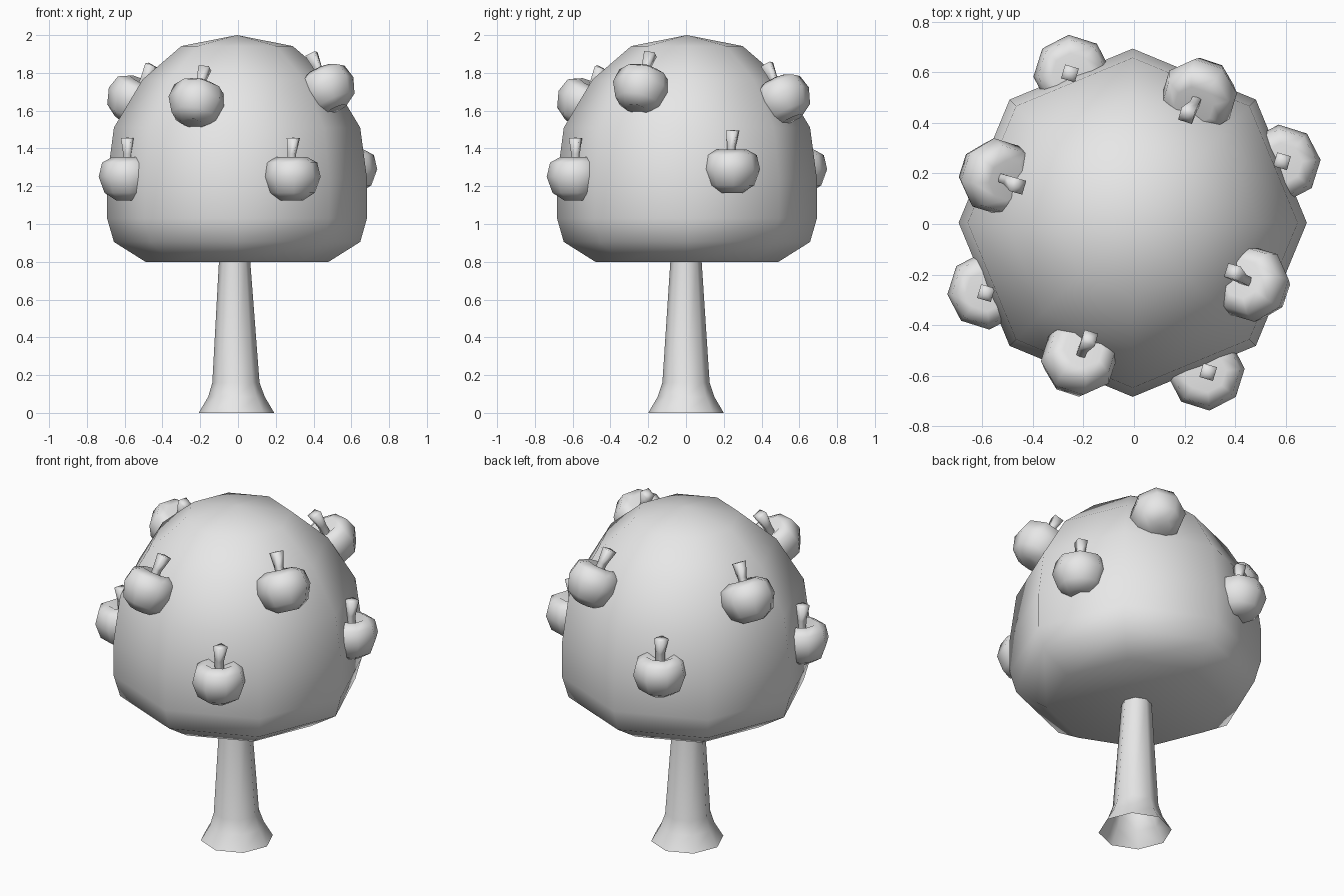
import bpy, bmesh, math
from mathutils import Vector, Matrix

cube = bpy.data.objects.get("Cube")
if cube:
    bpy.data.objects.remove(cube, do_unlink=True)

grey = bpy.data.materials.new("light_grey")
grey.use_nodes = True
grey.diffuse_color = (0.8, 0.8, 0.8, 1)
grey.node_tree.nodes["Principled BSDF"].inputs["Base Color"].default_value = (0.8, 0.8, 0.8, 1)


def lathe(bm, profile, sides, turn=0.0, bend=None):
    """Spin (radius, height) points about z; radius 0 closes to a tip."""
    rings = []
    for i, (r, z) in enumerate(profile):
        off = Vector((bend[i], 0, 0)) if bend else Vector()
        count = sides if r > 0 else 1
        rings.append([bm.verts.new(off + Vector((
            r * math.cos(turn + math.tau * k / sides),
            r * math.sin(turn + math.tau * k / sides), z))) for k in range(count)])
    for a, b in zip(rings, rings[1:]):
        for k in range(sides):
            n = (k + 1) % sides
            quad = [a[k % len(a)], a[n % len(a)], b[n % len(b)], b[k % len(b)]]
            bm.faces.new(list(dict.fromkeys(quad)))


def finish(bm, name):
    mesh = bpy.data.meshes.new(name)
    for f in bm.faces:
        f.smooth = True
    bm.to_mesh(mesh)
    bm.free()
    mesh.materials.append(grey)
    return mesh


def place(mesh, name, matrix=Matrix()):
    obj = bpy.data.objects.new(name, mesh)
    bpy.context.collection.objects.link(obj)
    obj.matrix_world = matrix
    return obj


# Trunk, open underneath
bm = bmesh.new()
lathe(bm, [(0.2, 0), (0.15, 0.085), (0.125, 0.16), (0.083, 0.8), (0.08, 0.86)], 8,
      bend=[0, 0, -0.003, -0.01, -0.01])
place(finish(bm, "trunk"), "trunk", Matrix.Translation((-0.008, 0, 0)))

# Leafy crown
bm = bmesh.new()
lathe(bm, [(0, 0.8), (0.485, 0.8), (0.652, 0.905), (0.688, 1.03), (0.688, 1.24),
           (0.652, 1.51), (0.5, 1.765), (0.295, 1.942), (0, 2)], 8)
place(finish(bm, "crown"), "crown", Matrix.Translation((-0.005, 0.005, 0)))

# Fruit and stem meshes shared by every apple
bm = bmesh.new()
lathe(bm, [(0, -0.1), (0.06, -0.115), (0.122, -0.075), (0.153, 0.01),
           (0.135, 0.085), (0.08, 0.115), (0, 0.06)], 8, math.radians(5))
fruit = finish(bm, "fruit")
bm = bmesh.new()
lathe(bm, [(0.024, 0.05), (0.026, 0.13), (0.04, 0.215), (0, 0.217)], 4, 0.5,
      bend=[0, 0, 0.008, 0.008])
stem = finish(bm, "stem")

lower = [(0.285, -0.585, 1.24), (0.585, 0.24, 1.28),
         (-0.245, 0.595, 1.28), (-0.585, -0.265, 1.24)]
upper = [(-0.22, -0.54, 1.635), (0.475, -0.24, 1.71),
         (0.26, 0.515, 1.655), (-0.55, 0.19, 1.65)]
for row, spots, tilt in (("lower", lower, 0), ("upper", upper, 27)):
    for i, spot in enumerate(spots):
        pos = Vector(spot)
        inward = Vector((-pos.x, -pos.y, 0)).normalized()
        up = Vector((0, 0, 1)) + inward * math.tan(math.radians(tilt))
        lean = Vector((0, 0, 1)).rotation_difference(up).to_matrix().to_4x4()
        m = Matrix.Translation(pos) @ lean @ Matrix.Rotation(i * math.pi / 2, 4, 'Z')
        place(fruit, f"{row}_fruit_{i + 1}", m)
        place(stem, f"{row}_stem_{i + 1}", m)
